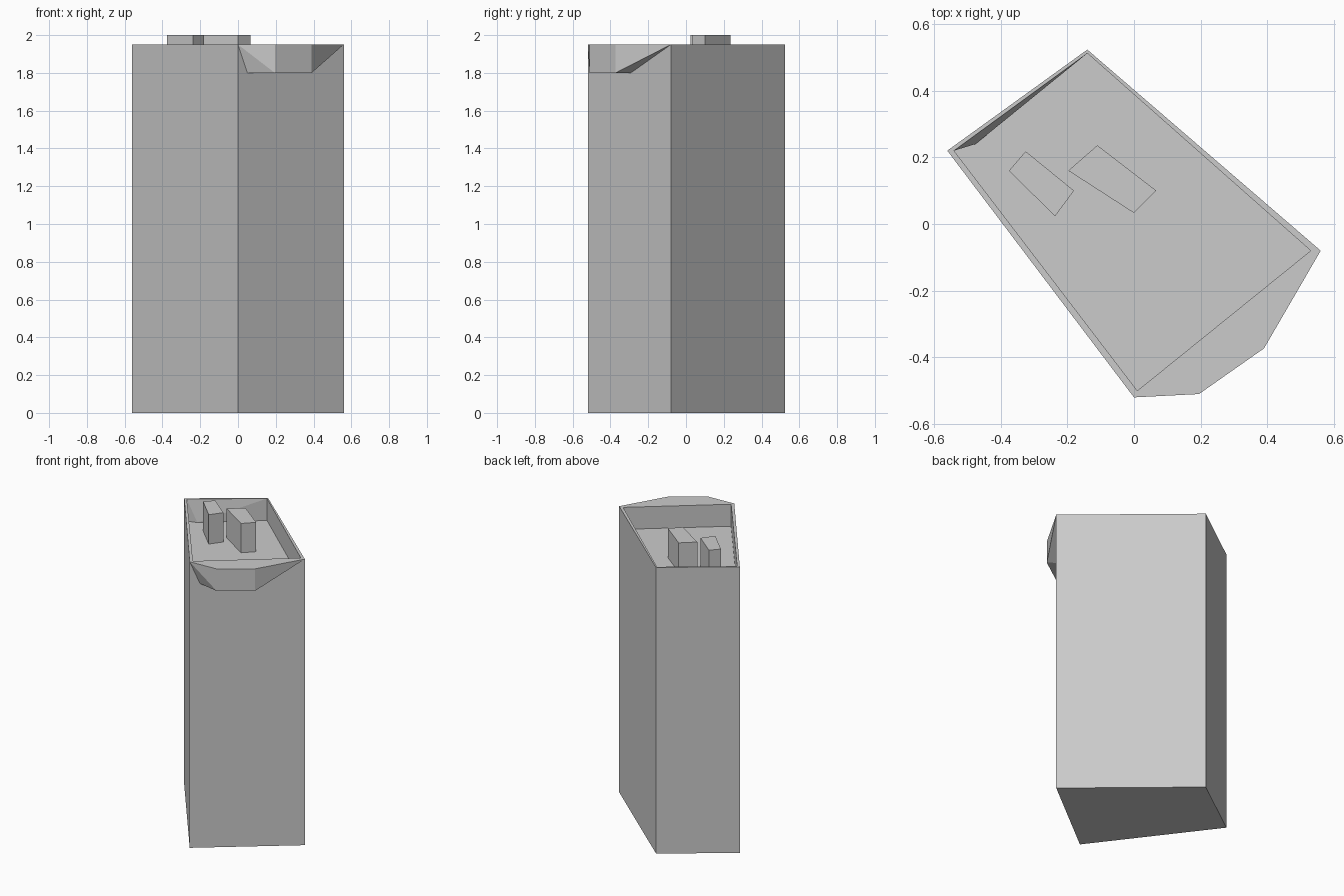
import bpy, bmesh

if "Cube" in bpy.data.objects:
    bpy.data.objects.remove(bpy.data.objects["Cube"])

ROOF, RIM, TOP = 1.80, 1.95, 2.0


def make_object(name, bm):
    bmesh.ops.recalc_face_normals(bm, faces=bm.faces)
    mesh = bpy.data.meshes.new(name)
    bm.to_mesh(mesh)
    bm.free()
    obj = bpy.data.objects.new(name, mesh)
    bpy.context.collection.objects.link(obj)
    return obj


def ring(bm, outline, z):
    return [bm.verts.new((x, y, z)) for x, y in outline]


def bridge(bm, a, b):
    n = len(a)
    for i in range(n):
        j = (i + 1) % n
        bm.faces.new((a[i], a[j], b[j], b[i]))


def prism(name, outline, z0, z1):
    bm = bmesh.new()
    low, high = ring(bm, outline, z0), ring(bm, outline, z1)
    bridge(bm, low, high)
    bm.faces.new(low)
    bm.faces.new(high)
    return make_object(name, bm)


def hull(name, points):
    bm = bmesh.new()
    for p in points:
        bm.verts.new(p)
    bmesh.ops.convex_hull(bm, input=bm.verts)
    bmesh.ops.dissolve_limit(bm, angle_limit=0.02, verts=bm.verts, edges=bm.edges)
    return make_object(name, bm)


# Tower: four-sided shaft, thin parapet and sunken roof in one shell
outer = [(-0.56, 0.22), (0.0, -0.52), (0.56, -0.08), (-0.14, 0.523)]
inner = [(-0.54, 0.22), (0.01, -0.50), (0.53, -0.08), (-0.14, 0.512)]
bm = bmesh.new()
rings = [ring(bm, outer, 0), ring(bm, outer, RIM),
         ring(bm, inner, RIM), ring(bm, inner, ROOF)]
for a, b in zip(rings, rings[1:]):
    bridge(bm, a, b)
bm.faces.new(rings[0])
bm.faces.new(rings[-1])
make_object("tower", bm)

# Faceted ledge jutting from the front right wall
hull("front_ledge", [
    (0.0, -0.52, RIM), (0.195, -0.51, RIM), (0.39, -0.373, RIM), (0.56, -0.08, RIM),
    (0.195, -0.51, ROOF), (0.39, -0.373, ROOF),
    (0.05, -0.481, ROOF), (0.29, -0.292, ROOF)])

# Sloping fillet inside the back left parapet
hull("parapet_wedge", [
    (-0.54, 0.22, RIM), (-0.14, 0.512, RIM), (-0.54, 0.22, ROOF),
    (-0.14, 0.512, ROOF), (-0.475, 0.24, ROOF), (-0.36, 0.34, ROOF)])

# Two rooftop blocks
blocks = {
    "small_roof_block": [(-0.375, 0.16), (-0.237, 0.023), (-0.18, 0.10), (-0.325, 0.218)],
    "large_roof_block": [(-0.197, 0.16), (0.0, 0.033), (0.067, 0.10), (-0.11, 0.236)],
}
for name, outline in blocks.items():
    prism(name, outline, ROOF, TOP)
